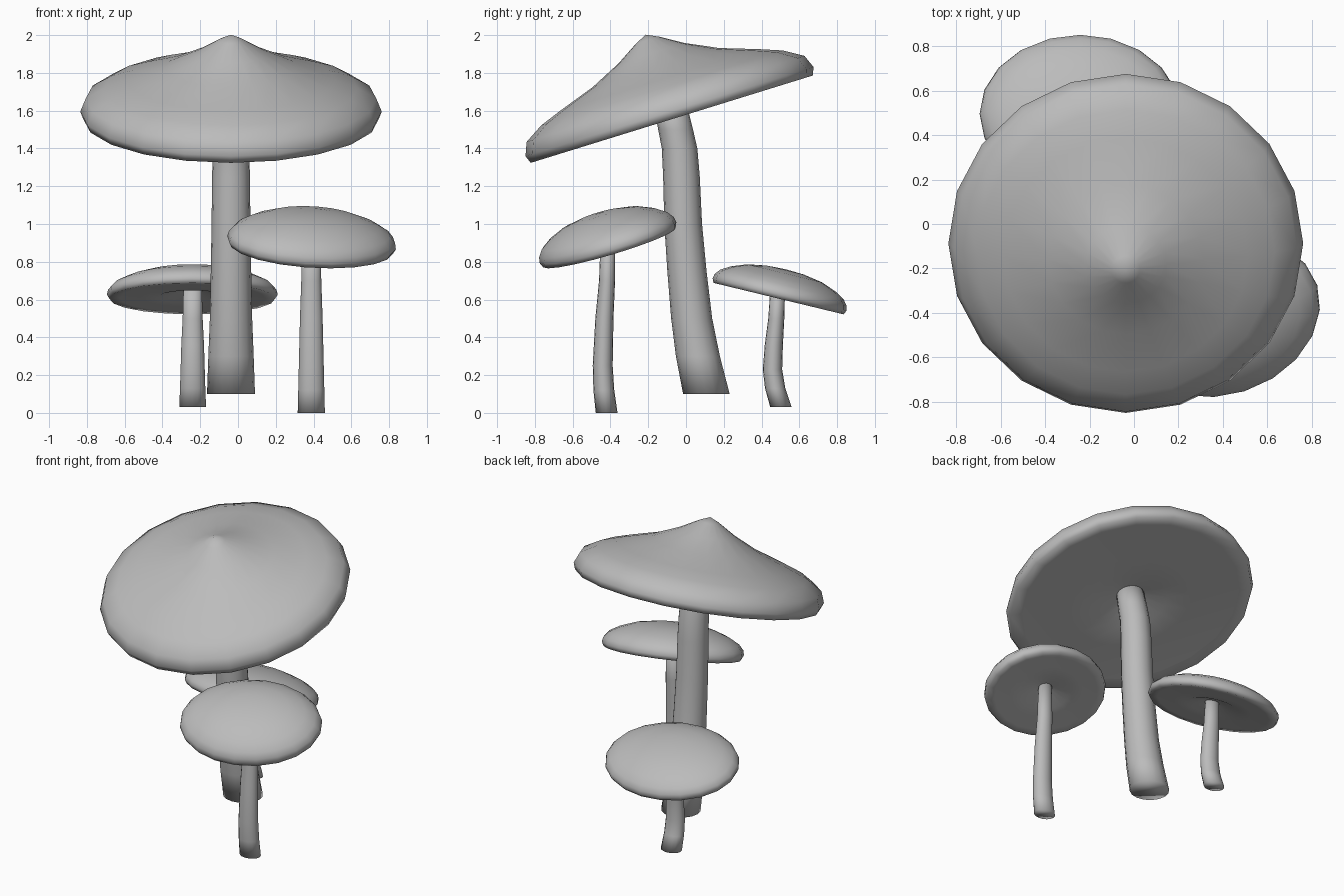
import bpy, bmesh, math
from mathutils import Matrix, Vector

cube = bpy.data.objects.get("Cube")
if cube:
    bpy.data.objects.remove(cube, do_unlink=True)

grey = bpy.data.materials.new("mushroom_grey")
grey.use_nodes = True
colour = (0.5, 0.5, 0.5, 1)
grey.diffuse_color = colour
grey.node_tree.nodes["Principled BSDF"].inputs["Base Color"].default_value = colour


def ring(bm, centre, rx, ry, sides):
    angles = [2 * math.pi * i / sides for i in range(sides)]
    return [bm.verts.new(centre + Vector((rx * math.cos(a), ry * math.sin(a), 0))) for a in angles]


def bridge(bm, low, high):
    n = len(low)
    for i in range(n):
        j = (i + 1) % n
        bm.faces.new((low[i], low[j], high[j], high[i]))


def finish(bm, name, matrix=Matrix()):
    bmesh.ops.recalc_face_normals(bm, faces=bm.faces)
    mesh = bpy.data.meshes.new(name)
    bm.to_mesh(mesh)
    bm.free()
    mesh.materials.append(grey)
    mesh.shade_smooth()
    obj = bpy.data.objects.new(name, mesh)
    obj.matrix_world = matrix
    bpy.context.collection.objects.link(obj)


def make_cap(name, centre, tilt, yaw, rx, ry, height, profile):
    """Revolve a (radius, height) profile, from the underside to the tip."""
    bm = bmesh.new()
    rings = [ring(bm, Vector((0, 0, h * height)), r * rx, r * ry, 20) for r, h in profile[1:-1]]
    for low, high in zip(rings, rings[1:]):
        bridge(bm, low, high)
    for end, edge in ((profile[0], rings[0]), (profile[-1], rings[-1])):
        tip = bm.verts.new((0, 0, end[1] * height))
        for i in range(20):
            bm.faces.new((edge[i], edge[(i + 1) % 20], tip))
    turn = Matrix.Rotation(math.radians(yaw), 4, "Z") @ Matrix.Rotation(math.radians(tilt), 4, "X")
    finish(bm, name, Matrix.Translation(centre) @ turn)


def make_stem(name, x, path, squash):
    """Loft rings along (y, z, radius) points, closed at both ends."""
    bm = bmesh.new()
    rings = [ring(bm, Vector((x, y, z)), r, r * squash, 16) for y, z, r in path]
    for low, high in zip(rings, rings[1:]):
        bridge(bm, low, high)
    bm.faces.new(rings[0])
    bm.faces.new(rings[-1])
    finish(bm, name)


# Pointed cap for the tall mushroom, low domes for the small ones, each hollowed at the stem
pointed = [(0, .14), (.12, .12), (.3, .03), (.5, .02), (.88, .01), (.98, 0), (1, .09), (.965, .24),
           (.84, .37), (.69, .465), (.44, .61), (.23, .78), (.08, .935), (0, 1)]
domed = [(0, .3), (.15, .25), (.4, .06), (.6, .03), (.85, .02), (.97, 0), (1, .14), (.985, .3),
         (.92, .48), (.78, .67), (.56, .86), (.28, .97), (0, 1)]

make_cap("tall_cap", (-.037, -.075, 1.555), 17.2, 0, .798, .798, .468, pointed)
make_cap("front_cap", (.387, -.405, .876), 18, 17.6, .456, .37, .19, domed)
make_cap("back_cap", (-.242, .49, .605), -13.6, 0, .4525, .365, .16, domed)

# Curved stems
make_stem("tall_stem", -.037, [(.108, .1, .127), (.063, .3, .12), (.03, .5, .112), (.005, .75, .107),
                               (-.015, 1, .103), (-.024, 1.25, .1), (-.034, 1.4, .097),
                               (-.055, 1.5, .095), (-.09, 1.66, .09)], .97)
make_stem("front_stem", .388, [(-.42, 0, .072), (-.435, .12, .069), (-.441, .25, .066), (-.432, .5, .06),
                               (-.418, .7, .053), (-.413, .96, .047)], .8)
make_stem("back_stem", -.24, [(.503, .03, .071), (.472, .13, .067), (.458, .23, .064), (.465, .36, .06),
                              (.478, .5, .053), (.487, .69, .048)], .8)
